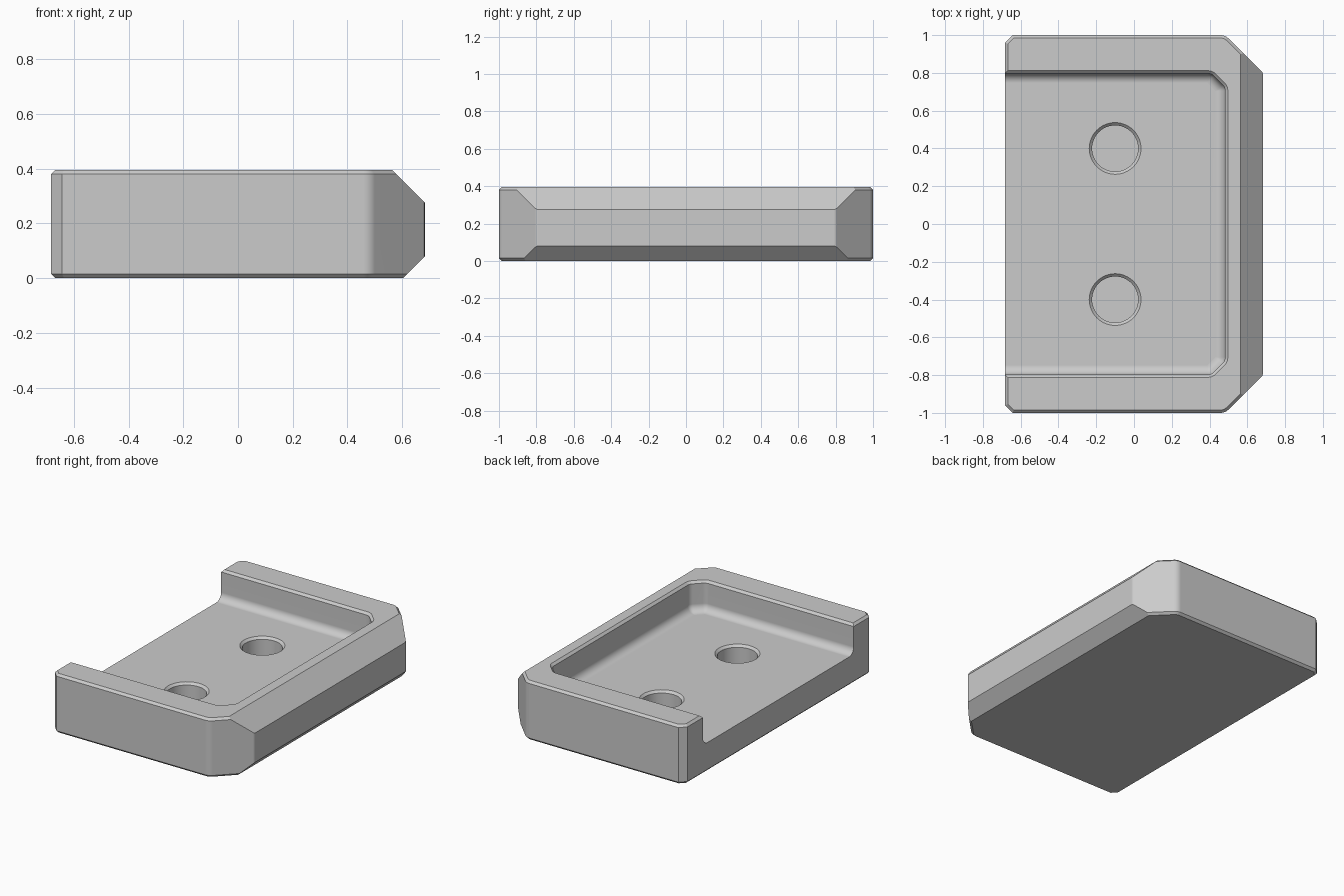
import bpy, bmesh, math
from mathutils import Vector

HEIGHT, FLOOR, EDGE, SIDE = 0.395, 0.195, 0.015, 0.683

if "Cube" in bpy.data.objects:
    bpy.data.objects.remove(bpy.data.objects["Cube"], do_unlink=True)

grey = bpy.data.materials.new("plain grey")
grey.use_nodes = True
grey.diffuse_color = (0.6, 0.6, 0.6, 1)
grey.node_tree.nodes["Principled BSDF"].inputs["Base Color"].default_value = (0.6, 0.6, 0.6, 1)


def rounded(points, cut, steps=4):
    """Soften each corner; cut[i] is the distance trimmed either side."""
    out = []
    for i, p in enumerate(points):
        p, a, b = Vector(p), Vector(points[i - 1]), Vector(points[(i + 1) % len(points)])
        if not cut[i]:
            out.append(p)
            continue
        s = p + (a - p).normalized() * cut[i]
        e = p + (b - p).normalized() * cut[i]
        for k in range(steps + 1):
            t = k / steps
            out.append(s * (1 - t) ** 2 + p * 2 * t * (1 - t) + e * t * t)
    return out


def inset(points, d):
    """Move a counter-clockwise outline inwards by d."""
    out = []
    for i, p in enumerate(points):
        u = (p - points[i - 1]).normalized()
        v = (points[(i + 1) % len(points)] - p).normalized()
        n1, n2 = Vector((-u.y, u.x)), Vector((-v.y, v.x))
        out.append(p + (n1 + n2) * d / (1 + n1.dot(n2)))
    return out


def loft(name, outline, levels, planes=()):
    """Stack the outline at (height, inset) levels, then trim by planes."""
    bm = bmesh.new()
    rings = [[bm.verts.new((p.x, p.y, z)) for p in inset(outline, d)] for z, d in levels]
    for low, high in zip(rings, rings[1:]):
        for i in range(len(low)):
            j = (i + 1) % len(low)
            bm.faces.new((low[i], low[j], high[j], high[i]))
    bm.faces.new(rings[0][::-1])
    bm.faces.new(rings[-1])
    for co, no in planes:
        res = bmesh.ops.bisect_plane(bm, geom=bm.verts[:] + bm.edges[:] + bm.faces[:],
                                     plane_co=co, plane_no=no, clear_outer=True)
        edges = [g for g in res["geom_cut"] if isinstance(g, bmesh.types.BMEdge)]
        bmesh.ops.contextual_create(bm, geom=edges)
    bmesh.ops.recalc_face_normals(bm, faces=bm.faces[:])
    mesh = bpy.data.meshes.new(name)
    bm.to_mesh(mesh)
    bm.free()
    mesh.materials.append(grey)
    ob = bpy.data.objects.new(name, mesh)
    bpy.context.collection.objects.link(ob)
    return ob


# Tray body: cornered outline, thin edge chamfers, two large chamfers on the +x side
outline = rounded([(-0.643, -1), (0.483, -1), (SIDE, -0.8), (SIDE, 0.8),
                   (0.483, 1), (-0.643, 1), (-SIDE, 0.96), (-SIDE, -0.96)],
                  [0, 0.025, 0.01, 0.01, 0.025, 0, 0, 0])
tray = loft("tray_body", outline,
            [(0, EDGE), (EDGE, 0), (HEIGHT - EDGE, 0), (HEIGHT, EDGE)],
            [((SIDE, 0, 0.276), (1, 0, 1)), ((SIDE, 0, 0.08), (1, 0, -1))])

# Pocket open towards -x, with a filleted floor and a chamfered rim
pocket_outline = rounded([(-0.9, -0.797), (0.41, -0.797), (0.482, -0.725),
                          (0.482, 0.725), (0.41, 0.797), (-0.9, 0.797)],
                         [0, 0.02, 0.02, 0.02, 0.02, 0])
R = 0.05
levels = []
for k in range(9):
    a = k / 8 * math.pi / 2
    levels.append((FLOOR + R * (1 - math.cos(a)), R * (1 - math.sin(a))))
levels += [(HEIGHT - EDGE, 0), (HEIGHT + EDGE, -2 * EDGE)]
cutters = [loft("pocket_cutter", pocket_outline, levels)]

# Two blind round holes with chamfered mouths
for y in (-0.4, 0.4):
    circle = [Vector((-0.1 + 0.122 * math.cos(k * math.tau / 48),
                      y + 0.122 * math.sin(k * math.tau / 48))) for k in range(48)]
    cutters.append(loft("hole_cutter", circle,
                        [(0.05, 0), (FLOOR - EDGE, 0), (FLOOR + EDGE, -2 * EDGE)]))

# Cut the pocket first, then the holes
bpy.context.view_layer.objects.active = tray
tray.select_set(True)
for cutter in cutters:
    cutter.hide_render = True
    mod = tray.modifiers.new("cut", 'BOOLEAN')
    mod.operation, mod.solver, mod.object = 'DIFFERENCE', 'EXACT', cutter
    bpy.ops.object.modifier_apply(modifier=mod.name)
    bpy.data.objects.remove(cutter, do_unlink=True)

# Smooth fillets, crisp chamfers, flat large faces
bpy.ops.object.shade_smooth_by_angle(angle=math.radians(30))
weighted = tray.modifiers.new("flat_faces", 'WEIGHTED_NORMAL')
weighted.keep_sharp = True
